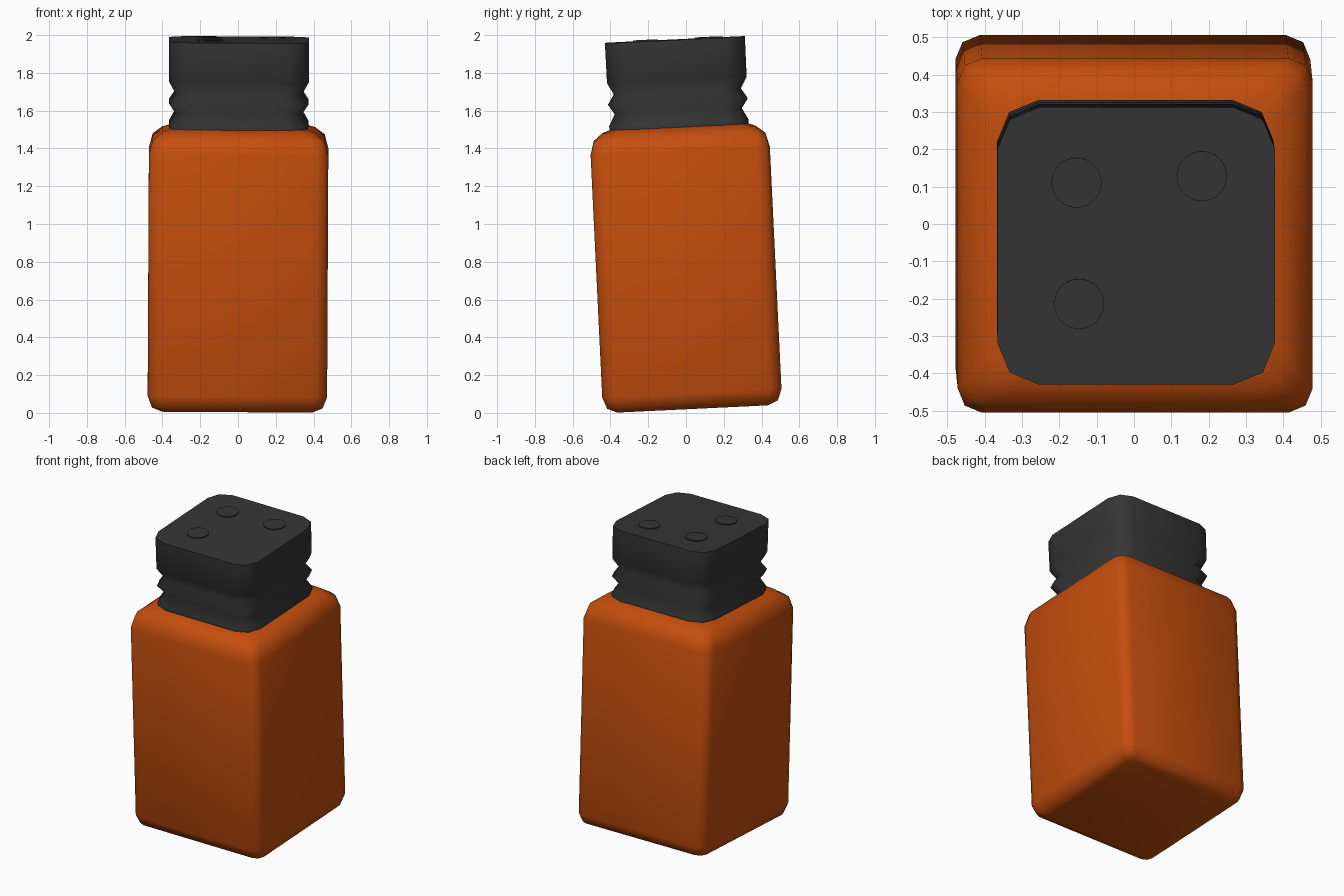
import bpy, bmesh, math
from mathutils import Matrix, Vector

if "Cube" in bpy.data.objects:
    bpy.data.objects.remove(bpy.data.objects["Cube"])


def material(name, rgb):
    m = bpy.data.materials.new(name)
    m.diffuse_color = (*rgb, 1)
    m.use_nodes = True
    m.node_tree.nodes["Principled BSDF"].inputs["Base Color"].default_value = m.diffuse_color
    return m


orange = material("burnt orange", (0.55, 0.075, 0.004))
charcoal = material("charcoal", (0.036, 0.036, 0.036))

# The whole bottle leans slightly about this pivot
PIVOT = Vector((0, 0, 0.75))
TILT = (Matrix.Translation(PIVOT) @ Matrix.Rotation(0.048, 4, 'X')
        @ Matrix.Rotation(0.005, 4, 'Y') @ Matrix.Translation(-PIVOT))


def rounded_square(half, r):
    """Outline of a square whose corners have two segments each."""
    pts = []
    for q in range(4):
        a0 = q * math.pi / 2
        cx = (half - r) * (1 if q in (0, 3) else -1)
        cy = (half - r) * (1 if q in (0, 1) else -1)
        for k in range(3):
            a = a0 + k * math.pi / 4
            pts.append((cx + r * math.cos(a), cy + r * math.sin(a)))
    return pts


def finish(bm, name, mat, angle):
    bmesh.ops.recalc_face_normals(bm, faces=bm.faces)
    bm.transform(TILT)
    me = bpy.data.meshes.new(name)
    bm.to_mesh(me)
    bm.free()
    ob = bpy.data.objects.new(name, me)
    bpy.context.collection.objects.link(ob)
    me.materials.append(mat)
    bpy.ops.object.select_all(action='DESELECT')
    ob.select_set(True)
    bpy.context.view_layer.objects.active = ob
    bpy.ops.object.shade_smooth_by_angle(angle=math.radians(angle))
    return ob


def loft(name, rings, mat, angle):
    """Skin a stack of rounded squares given as (half width, corner, z)."""
    bm = bmesh.new()
    loops = [[bm.verts.new((x, y, z)) for x, y in rounded_square(h, r)]
             for h, r, z in rings]
    for a, b in zip(loops, loops[1:]):
        n = len(a)
        for i in range(n):
            j = (i + 1) % n
            bm.faces.new((a[i], a[j], b[j], b[i]))
    bm.faces.new(loops[0])
    bm.faces.new(loops[-1])
    return finish(bm, name, mat, angle)


# Body with rounded base and shoulder
loft("bottle_body", [
    (0.400, 0.03, 0.022), (0.452, 0.05, 0.045), (0.475, 0.065, 0.105),
    (0.475, 0.065, 1.385), (0.455, 0.065, 1.460), (0.405, 0.08, 1.500),
    (0.360, 0.10, 1.517)], orange, 60)

# Cap with two grooves
loft("ribbed_cap", [
    (0.365, 0.11, 1.500), (0.370, 0.11, 1.535), (0.336, 0.10, 1.597),
    (0.370, 0.11, 1.650), (0.336, 0.10, 1.703), (0.370, 0.11, 1.765),
    (0.371, 0.11, 1.977)], charcoal, 75)

# Three thin round studs on the cap top
for i, (x, y) in enumerate([(-0.16, 0.17), (0.175, 0.187), (-0.153, -0.155)]):
    bm = bmesh.new()
    bmesh.ops.create_cone(bm, cap_ends=True, segments=32, radius1=0.067,
                          radius2=0.067, depth=0.008,
                          matrix=Matrix.Translation((x, y, 1.979)))
    finish(bm, f"cap_stud_{i + 1}", charcoal, 30)
